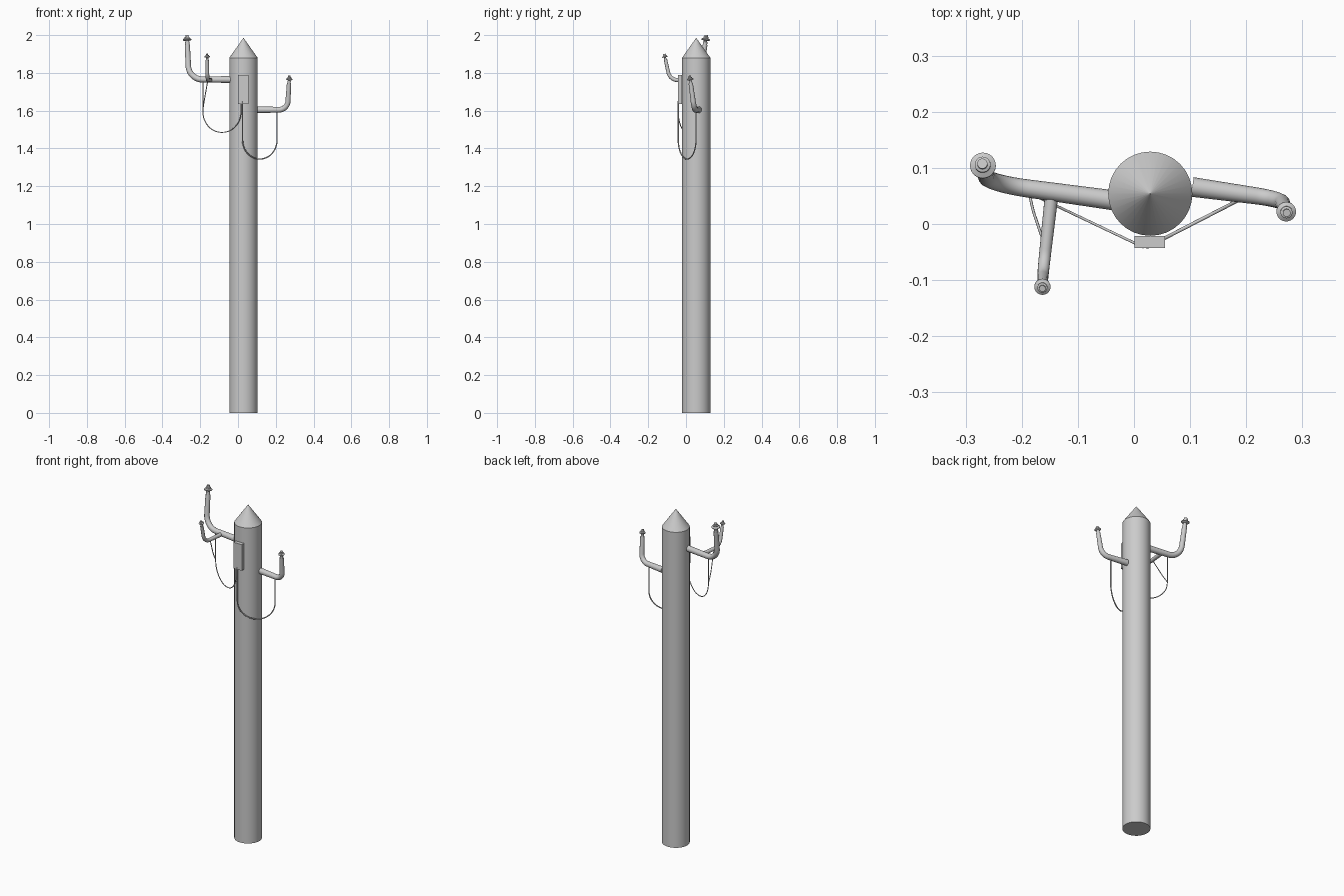
import bpy, math
from mathutils import Vector

if "Cube" in bpy.data.objects:
    bpy.data.objects.remove(bpy.data.objects["Cube"])

PX, PY = 0.029, 0.054   # pole axis


def smooth(ob, angle=35):
    bpy.ops.object.select_all(action='DESELECT')
    bpy.context.view_layer.objects.active = ob
    ob.select_set(True)
    bpy.ops.object.shade_smooth_by_angle(angle=math.radians(angle))


def rounded(points, d, steps=10):
    """Polyline with every inner corner rounded over distance d."""
    p = [Vector(q) for q in points]
    out = [p[0]]
    for a, c, b in zip(p, p[1:], p[2:]):
        s = c + (a - c).normalized() * d
        e = c + (b - c).normalized() * d
        h1, h2 = s.lerp(c, 0.552), e.lerp(c, 0.552)
        for i in range(steps + 1):
            t = i / steps
            u = 1 - t
            out.append(s * u**3 + h1 * 3*u*u*t + h2 * 3*u*t*t + e * t**3)
    return out + [p[-1]]


def tube(name, pts, r0, r1, res=6):
    cu = bpy.data.curves.new(name, 'CURVE')
    cu.dimensions = '3D'
    cu.bevel_depth = 1
    cu.bevel_resolution = res
    cu.use_fill_caps = True
    sp = cu.splines.new('POLY')
    sp.points.add(len(pts) - 1)
    total = sum((b - a).length for a, b in zip(pts, pts[1:]))
    run = 0
    for i, q in enumerate(pts):
        if i:
            run += (q - pts[i - 1]).length
        sp.points[i].co = (*q, 1)
        sp.points[i].radius = r0 + (r1 - r0) * run / total
    ob = bpy.data.objects.new(name, cu)
    bpy.context.collection.objects.link(ob)
    bpy.ops.object.select_all(action='DESELECT')
    bpy.context.view_layer.objects.active = ob
    ob.select_set(True)
    bpy.ops.object.convert(target='MESH')
    ob = bpy.context.object
    ob.name = name
    smooth(ob, 50)
    return ob


def lathe(name, profile, loc, axis=(0, 0, 1), n=24):
    """Closed solid of revolution from (radius, height) pairs."""
    verts, faces = [], []
    for r, z in profile:
        verts += [(r * math.cos(2*math.pi*i/n), r * math.sin(2*math.pi*i/n), z) for i in range(n)]
    for k in range(len(profile) - 1):
        for i in range(n):
            j = (i + 1) % n
            faces.append((k*n + i, k*n + j, (k+1)*n + j, (k+1)*n + i))
    faces.append(tuple(reversed(range(n))))
    faces.append(tuple(range((len(profile)-1)*n, len(profile)*n)))
    me = bpy.data.meshes.new(name)
    me.from_pydata(verts, [], faces)
    ob = bpy.data.objects.new(name, me)
    bpy.context.collection.objects.link(ob)
    ob.location = loc
    ob.rotation_mode = 'QUATERNION'
    ob.rotation_quaternion = Vector((0, 0, 1)).rotation_difference(Vector(axis))
    smooth(ob)
    return ob


# pole with pointed cap
lathe("pole", [(0.075, 0), (0.075, 1.88), (0.0005, 1.985)], (PX, PY, 0), n=32)

# arms with stepped tips: root, elbow, end, bend, radii, tip scale
arms = {
    "left_arm": ([(-0.02, 0.04, 1.765), (-0.260, 0.073, 1.765), (-0.268, 0.100, 1.948)],
                 0.072, 0.018, 0.0135, 1.0),
    "right_arm": ([(0.104, 0.066, 1.605), (0.262, 0.044, 1.605), (0.270, 0.025, 1.745)],
                  0.045, 0.0175, 0.0115, 0.76),
    "small_arm": ([(-0.147, 0.05, 1.762), (-0.162, -0.085, 1.762), (-0.163, -0.108, 1.868)],
                  0.04, 0.012, 0.009, 0.63),
}
tip = [(0.0115, -0.004), (0.0115, 0.016), (0.009, 0.018), (0.009, 0.022), (0.020, 0.024),
       (0.023, 0.027), (0.023, 0.031), (0.014, 0.036), (0.014, 0.042), (0.009, 0.044), (0.009, 0.053)]
for name, (pts, bend, r0, r1, s) in arms.items():
    tube(name, rounded(pts, bend), r0, r1)
    lathe(name + "_tip", [(r * s, z * s) for r, z in tip], pts[2],
          Vector(pts[2]) - Vector(pts[1]))

# control box
bpy.ops.mesh.primitive_cube_add(size=1, location=(0.028, -0.032, 1.712))
box = bpy.context.object
box.name = "control_box"
box.scale = (0.055, 0.022, 0.155)

# hanging cables
tube("left_cable", rounded([(0.016, -0.041, 1.65), (0.016, -0.041, 1.485),
                            (-0.186, 0.055, 1.485), (-0.186, 0.055, 1.76)], 0.11), 0.0025, 0.0025, 2)
tube("right_cable", rounded([(0.024, -0.041, 1.65), (0.024, -0.041, 1.344),
                             (0.207, 0.053, 1.344), (0.207, 0.053, 1.605)], 0.102), 0.0033, 0.0033, 2)
tube("branch_cable", rounded([(-0.186, 0.055, 1.60), (-0.182, 0.03, 1.635),
                              (-0.160, -0.035, 1.76)], 0.03), 0.0025, 0.0025, 2)
